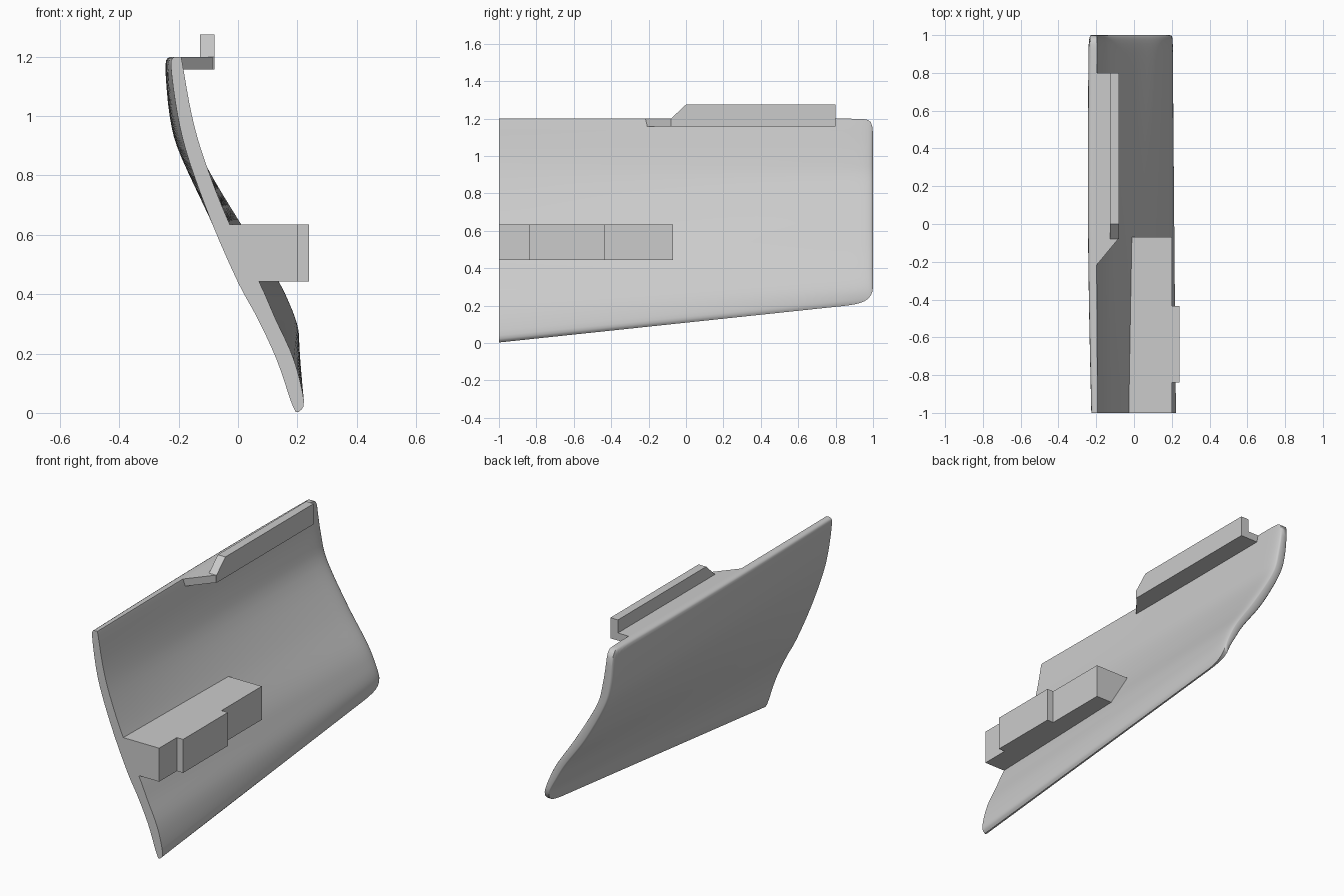
import bpy, bmesh, math

cube = bpy.data.objects.get("Cube")
if cube:
    bpy.data.objects.remove(cube, do_unlink=True)

grey = bpy.data.materials.new("light_grey")
grey.use_nodes = True
COLOUR = (0.6, 0.6, 0.6, 1)
grey.diffuse_color = COLOUR
grey.node_tree.nodes["Principled BSDF"].inputs["Base Color"].default_value = COLOUR


def finish(name, bm):
    bmesh.ops.recalc_face_normals(bm, faces=bm.faces)
    mesh = bpy.data.meshes.new(name)
    bm.to_mesh(mesh)
    bm.free()
    mesh.materials.append(grey)
    obj = bpy.data.objects.new(name, mesh)
    bpy.context.collection.objects.link(obj)
    return obj


def prism(name, outline, low, high, place):
    """Extrude a flat outline from low to high; place maps (u, v, w) to xyz."""
    bm = bmesh.new()
    a = [bm.verts.new(place(u, v, low)) for u, v in outline]
    b = [bm.verts.new(place(u, v, high)) for u, v in outline]
    bm.faces.new(a)
    bm.faces.new(b)
    for i in range(len(a)):
        j = (i + 1) % len(a)
        bm.faces.new((a[i], a[j], b[j], b[i]))
    return finish(name, bm)


# Panel sections from top edge to bottom edge: z, outer x, inner x
FRONT = [(1.2, -.213, -.192), (1.17, -.226, -.186), (1.0, -.203, -.155),
         (.85, -.165, -.112), (.64, -.088, -.03), (.44, 0, .072),
         (.32, .065, .125), (.18, .13, .188), (.04, .178, .222), (.003, .195, .205)]
BACK = [(1.2, -.22, -.195), (1.17, -.24, -.19), (1.0, -.23, -.16),
        (.86, -.19, -.12), (.64, -.07, .01), (.46, .06, .13),
        (.36, .12, .18), (.29, .16, .203), (.24, .18, .205), (.215, .19, .2)]
LAST = len(FRONT) - 1


def spline(points, u):
    """Catmull-Rom point at parameter u along the section."""
    i = min(int(u), LAST - 1)
    f = u - i
    p, q, r, s = (points[min(max(k, 0), LAST)] for k in range(i - 1, i + 3))
    return [.5 * (2 * b + (c - a) * f + (2 * a - 5 * b + 4 * c - d) * f * f
                  + (3 * b - a - 3 * c + d) * f ** 3) for a, b, c, d in zip(p, q, r, s)]


# Stations along the length, closing in around the rounded rear corners
stations = [(-1 + 1.84 * k / 12, 0) for k in range(13)]
for k in range(1, 9):
    angle = math.pi / 2 * k / 8
    stations.append((.84 + .16 * math.sin(angle), 1 - math.cos(angle)))

ROWS = 36
bm = bmesh.new()
rings = []
for y, clip in stations:
    s = (y + 1) / 2
    outer, inner = [], []
    for row in range(ROWS + 1):
        t = row / ROWS
        u = 1.4 * clip + t * (LAST - 3.6 * clip)
        z, xo, xi = (a + (b - a) * s for a, b in zip(spline(FRONT, u), spline(BACK, u)))
        bulge = -.012 * math.sin(math.pi * s) * (1 - t)
        mid, half = (xo + xi) / 2, (xi - xo) / 2 * (1 - .5 * clip ** 2)
        outer.append(bm.verts.new((mid - half + bulge, y, z)))
        inner.append(bm.verts.new((mid + half + bulge * .4, y, z)))
    rings.append((outer, inner))
for (o1, i1), (o2, i2) in zip(rings, rings[1:]):
    loop1, loop2 = o1 + i1[::-1], o2 + i2[::-1]
    for k in range(len(loop1)):
        j = (k + 1) % len(loop1)
        bm.faces.new((loop1[k], loop1[j], loop2[j], loop2[k]))
for o, i in (rings[0], rings[-1]):
    for k in range(ROWS):
        bm.faces.new((o[k], o[k + 1], i[k + 1], i[k]))
panel = finish("curved_panel", bm)
bpy.ops.object.select_all(action="DESELECT")
panel.select_set(True)
bpy.context.view_layer.objects.active = panel
bpy.ops.object.shade_smooth_by_angle(angle=math.radians(40))

# Mounting block on the inner face, with its raised pad
prism("mounting_block", [(-.06, .635), (.2, .635), (.2, .443), (.04, .443)],
      -1, -.07, lambda x, z, y: (x, y, z))
prism("block_pad", [(-.84, .443), (-.435, .443), (-.435, .635), (-.84, .635)],
      .19, .24, lambda y, z, x: (x, y, z))

# Hooked rail along the top edge: a shelf and an upright lip
prism("rail_shelf", [(-.2, -.22), (-.08, -.075), (-.08, .8), (-.2, .8)],
      1.157, 1.2, lambda x, y, z: (x, y, z))
prism("rail_lip", [(-.08, 1.157), (.8, 1.157), (.8, 1.275), (0, 1.275), (-.08, 1.2)],
      -.128, -.08, lambda y, z, x: (x, y, z))
